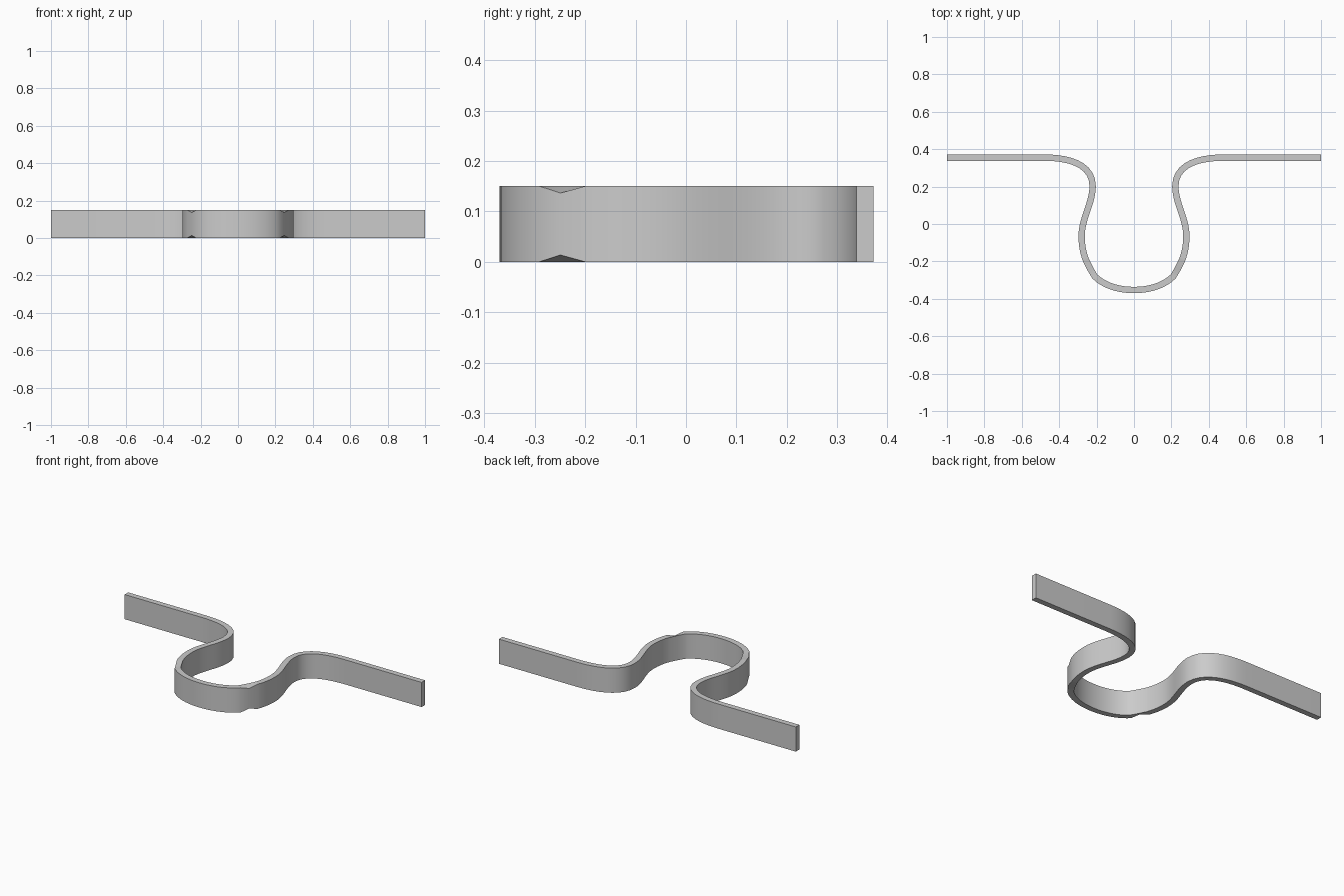
import bpy, bmesh
from mathutils import Vector
from mathutils.geometry import interpolate_bezier

if "Cube" in bpy.data.objects:
    bpy.data.objects.remove(bpy.data.objects["Cube"])

HEIGHT, HALF_T, DIP = 0.15, 0.017, 0.0135
NOTCH = Vector((0.233, -0.241))

# Centre line of the right half, from the bottom of the loop to the arm end
beziers = [
    ((0, -.353), (.09, -.353), (.165, -.325), (.21, -.28)),
    ((.257, -.193), (.272, -.155), (.28, -.11), (.28, -.064)),
    ((.28, -.064), (.28, .03), (.222, .11), (.221, .2)),
    ((.221, .2), (.22, .33), (.37, .355), (.48, .355)),
]
path = []
for i, b in enumerate(beziers):
    pts = [Vector(p[:2]) for p in interpolate_bezier(*[Vector((*p, 0)) for p in b], 11)]
    path += pts if i < 2 else pts[1:]
    if i == 0:
        path.append(NOTCH)
path.append(Vector((1, .355)))
path = [Vector((-p.x, p.y)) for p in reversed(path[1:])] + path

# Sweep a rectangle along the path; outer edges dip at the two notches
bm = bmesh.new()
rings = []
for i, p in enumerate(path):
    a = (p - path[i - 1]).normalized() if i else Vector((1, 0))
    c = (path[i + 1] - p).normalized() if i < len(path) - 1 else Vector((1, 0))
    t = (a + c).normalized()
    n = Vector((t.y, -t.x)) * HALF_T
    d = DIP if abs(abs(p.x) - NOTCH.x) < 1e-4 and abs(p.y - NOTCH.y) < 1e-4 else 0
    o, q = p + n, p - n
    rings.append([bm.verts.new(v) for v in (
        (o.x, o.y, d), (o.x, o.y, HEIGHT - d), (q.x, q.y, HEIGHT), (q.x, q.y, 0))])
for r, s in zip(rings, rings[1:]):
    for k in range(4):
        m = (k + 1) % 4
        bm.faces.new((r[k], s[k], s[m], r[m]))
bm.faces.new(rings[0])
bm.faces.new(rings[-1][::-1])
bmesh.ops.recalc_face_normals(bm, faces=bm.faces)

mesh = bpy.data.meshes.new("bent_strip")
bm.to_mesh(mesh)
bm.free()
strip = bpy.data.objects.new("bent_strip", mesh)
bpy.context.collection.objects.link(strip)
bpy.context.view_layer.objects.active = strip
strip.select_set(True)
bpy.ops.object.shade_smooth_by_angle()
